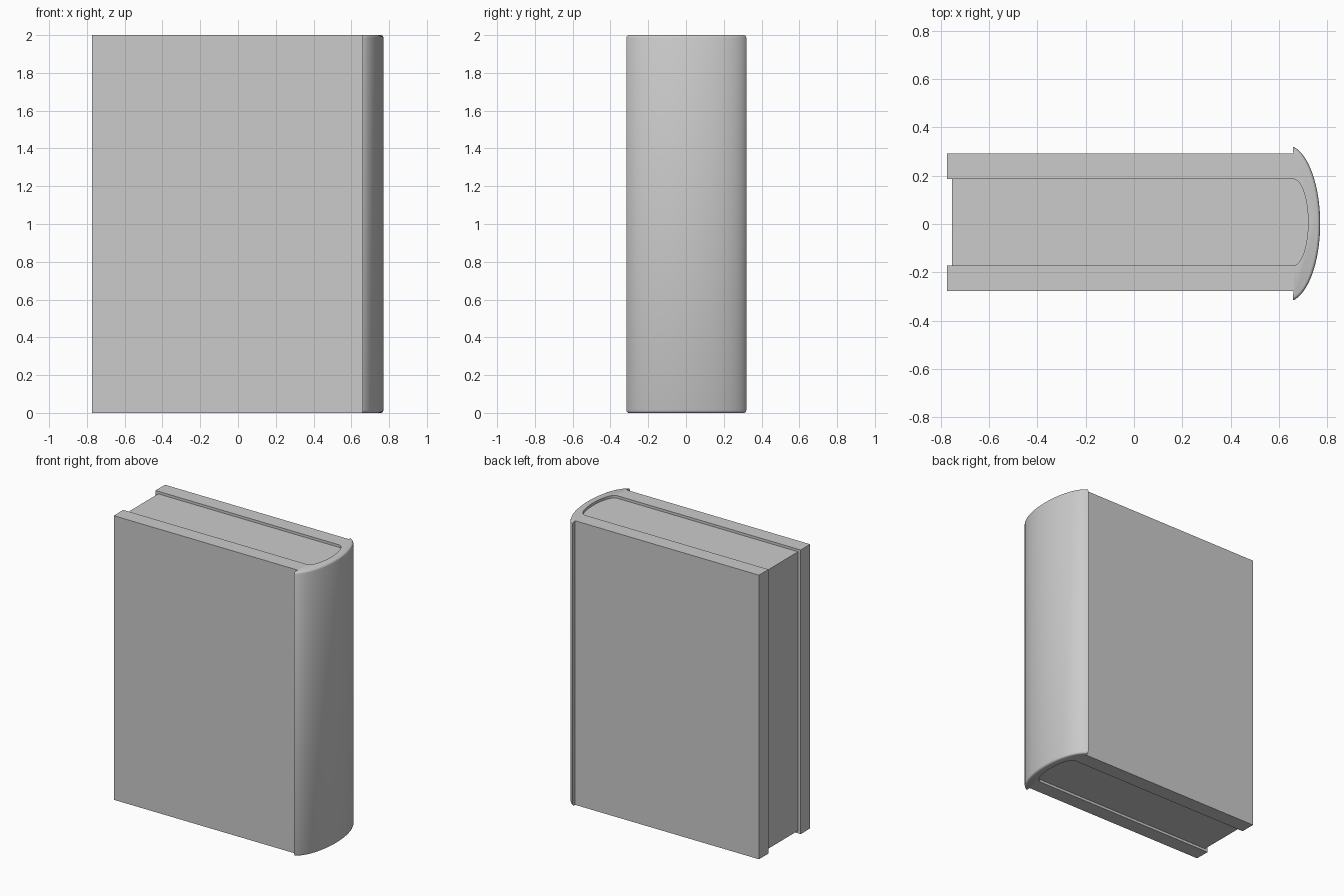
import bpy, bmesh, math

if "Cube" in bpy.data.objects:
    bpy.data.objects.remove(bpy.data.objects["Cube"])

YC = 0.007  # the covers and pages sit slightly off centre


def loft(name, rings):
    """Stack equal-length closed rings of 3D points and cap both ends."""
    bm = bmesh.new()
    loops = [[bm.verts.new(p) for p in ring] for ring in rings]
    n = len(loops[0])
    for a, b in zip(loops, loops[1:]):
        for i in range(n):
            j = (i + 1) % n
            bm.faces.new((a[i], a[j], b[j], b[i]))
    bm.faces.new(loops[0][::-1])
    bm.faces.new(loops[-1])
    bmesh.ops.recalc_face_normals(bm, faces=bm.faces)
    mesh = bpy.data.meshes.new(name)
    bm.to_mesh(mesh)
    bm.free()
    obj = bpy.data.objects.new(name, mesh)
    bpy.context.collection.objects.link(obj)
    return obj


def smooth(obj, degrees=40):
    bpy.ops.object.select_all(action='DESELECT')
    obj.select_set(True)
    bpy.context.view_layer.objects.active = obj
    bpy.ops.object.shade_smooth_by_angle(angle=math.radians(degrees))


def arc(cx, cy, a, b, limit, n=32):
    """Elliptic arc bulging toward +x, running from -y to +y."""
    ts = [math.radians(limit) * (2 * i / n - 1) for i in range(n + 1)]
    return [(cx + a * math.cos(t), cy + b * math.sin(t)) for t in ts]


def at_z(profile, z):
    return [(x, y, z) for x, y in profile]


# Front and back covers
for name, y0, y1 in (("front_cover", -0.285, -0.179), ("back_cover", 0.179, 0.285)):
    rect = [(-0.773, y0 + YC), (0.662, y0 + YC), (0.662, y1 + YC), (-0.773, y1 + YC)]
    loft(name, [at_z(rect, 0), at_z(rect, 2)])

# Page block with a rounded back, recessed a little below the covers
pages = arc(0.658, YC, 0.062, 0.179, 90) + [(-0.752, 0.179 + YC), (-0.752, -0.179 + YC)]
smooth(loft("page_block", [at_z(pages, 0.018), at_z(pages, 1.982)]))

# Crescent spine with a softened rim at top and bottom
inner = arc(0.658, YC, 0.062, 0.179, 90)[::-1]


def spine_profile(inset):
    outer = arc(0.63, 0.002, 0.14 - inset, 0.325 - inset, 78)
    # small lip that returns to the cover face behind the overhang
    return outer + [(0.66, 0.29)] + inner + [(0.66, -0.28)]


rim = [(0, 0.012), (0.002, 0.007), (0.006, 0.003), (0.014, 0)]
levels = rim + [(2 - z, s) for z, s in reversed(rim)]
smooth(loft("spine", [at_z(spine_profile(s), z) for z, s in levels]))
